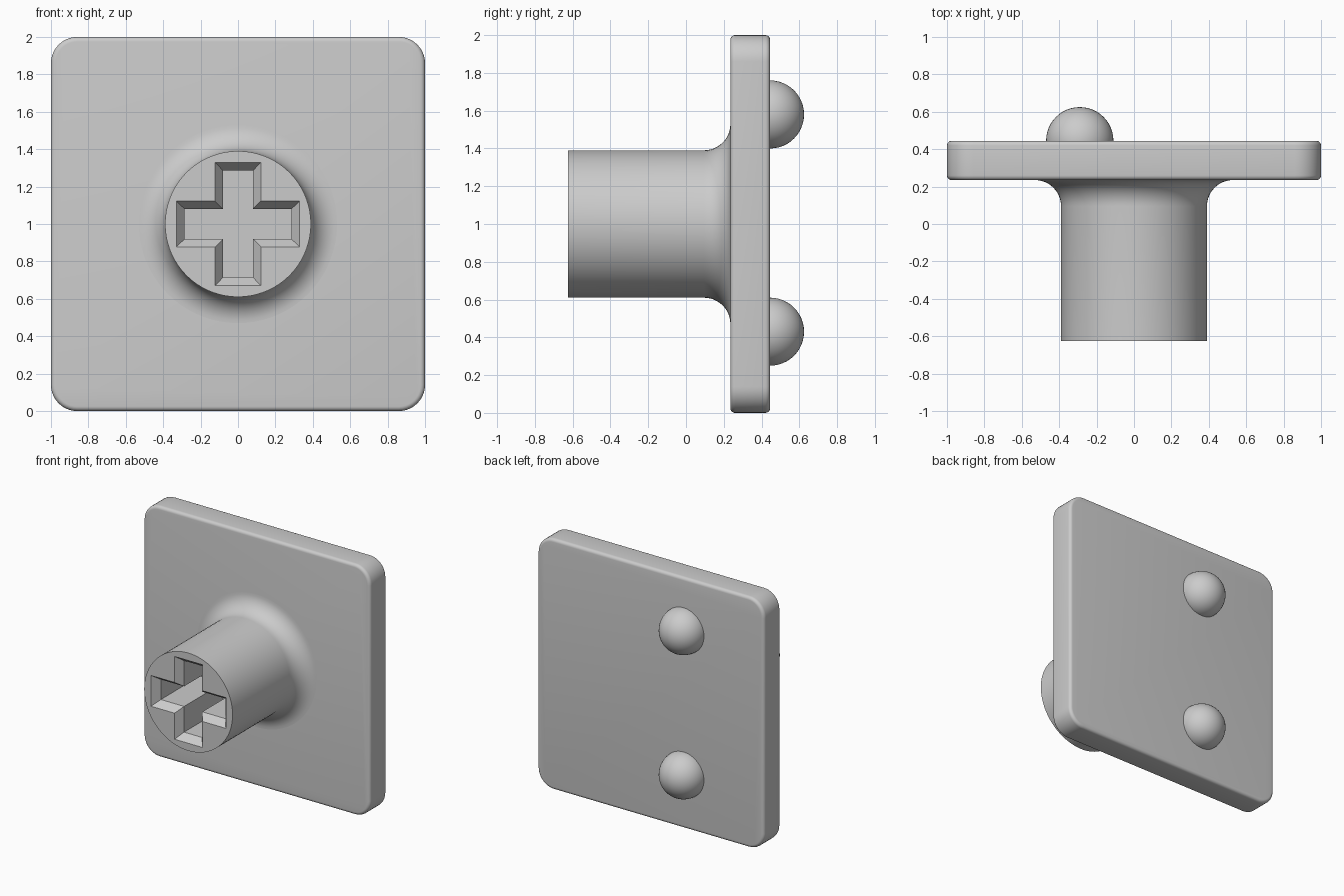
import bpy, bmesh
from math import sin, cos, pi, radians

cube = bpy.data.objects.get("Cube")
if cube:
    bpy.data.objects.remove(cube, do_unlink=True)

GREY = (0.6, 0.6, 0.6, 1)
mat = bpy.data.materials.new("plain grey")
mat.use_nodes = True
mat.diffuse_color = GREY
mat.node_tree.nodes["Principled BSDF"].inputs["Base Color"].default_value = GREY

MID = 1.0                      # height of the plate centre
FRONT, BACK = 0.235, 0.445     # plate faces
TIP = -0.625                   # open end of the stem


def circle(r, n=72):
    return [(r * cos(2 * pi * i / n), r * sin(2 * pi * i / n)) for i in range(n)]


def rounded_square(inset, half=1.0, radius=0.14, steps=10):
    c, r = half - radius, radius - inset
    pts = []
    for k, (sx, sz) in enumerate([(1, 1), (-1, 1), (-1, -1), (1, -1)]):
        for i in range(steps + 1):
            a = pi / 2 * (k + i / steps)
            pts.append((sx * c + r * cos(a), sz * c + r * sin(a)))
    return pts


def cross(length, width):
    pts = []
    for k in range(4):
        c, s = round(cos(k * pi / 2)), round(sin(k * pi / 2))
        for x, z in [(length, -width), (length, width), (width, width)]:
            pts.append((x * c - z * s, x * s + z * c))
    return pts


def loft(name, sections):
    """Skin a closed solid through (y, outline) sections."""
    bm = bmesh.new()
    rings = [[bm.verts.new((x, y, MID + z)) for x, z in pts] for y, pts in sections]
    n = len(rings[0])
    for a, b in zip(rings, rings[1:]):
        for i in range(n):
            j = (i + 1) % n
            bm.faces.new((a[i], a[j], b[j], b[i]))
    bm.faces.new(rings[0])
    bm.faces.new(rings[-1])
    bmesh.ops.recalc_face_normals(bm, faces=bm.faces)
    mesh = bpy.data.meshes.new(name)
    bm.to_mesh(mesh)
    bm.free()
    mesh.materials.append(mat)
    obj = bpy.data.objects.new(name, mesh)
    bpy.context.collection.objects.link(obj)
    return obj


def select(obj):
    bpy.ops.object.select_all(action="DESELECT")
    obj.select_set(True)
    bpy.context.view_layer.objects.active = obj


def smooth(obj):
    select(obj)
    bpy.ops.object.shade_smooth_by_angle(angle=radians(30))


# Square plate with rounded corners and softened rims
EDGE = 0.025
arc = [pi / 2 * i / 5 for i in range(6)]
rim = [(EDGE * (1 - cos(a)), EDGE * (1 - sin(a))) for a in arc]
sections = [(FRONT + d, rounded_square(t)) for d, t in rim]
sections += [(BACK - d, rounded_square(t)) for d, t in reversed(rim)]
smooth(loft("plate", sections))

# Round stem flaring into the plate
R, FLARE = 0.39, 0.14
sections = [(TIP, circle(R))]
for i in range(13):
    a = pi / 2 * i / 12
    sections.append((FRONT - FLARE + FLARE * sin(a), circle(R + FLARE * (1 - cos(a)))))
sections.append((FRONT + 0.02, circle(R + FLARE)))
stem = loft("stem", sections)

# Cross-shaped socket with a chamfered mouth, cut into the stem
socket = loft("socket_cutter", [(TIP - 0.06, cross(0.375, 0.165)),
                                (TIP + 0.06, cross(0.285, 0.08)),
                                (TIP + 0.55, cross(0.285, 0.08))])
socket.hide_render = True
cut = stem.modifiers.new("socket", "BOOLEAN")
cut.operation = "DIFFERENCE"
cut.solver = "EXACT"
cut.object = socket
select(stem)
bpy.ops.object.modifier_apply(modifier=cut.name)
bpy.data.objects.remove(socket, do_unlink=True)
smooth(stem)

# Two domed pegs on the back
for name, z in [("upper_peg", 1.58), ("lower_peg", 0.43)]:
    bpy.ops.mesh.primitive_uv_sphere_add(segments=48, ring_count=24, radius=0.18,
                                         location=(-0.29, BACK, z))
    peg = bpy.context.object
    peg.name = name
    peg.data.materials.append(mat)
    smooth(peg)
